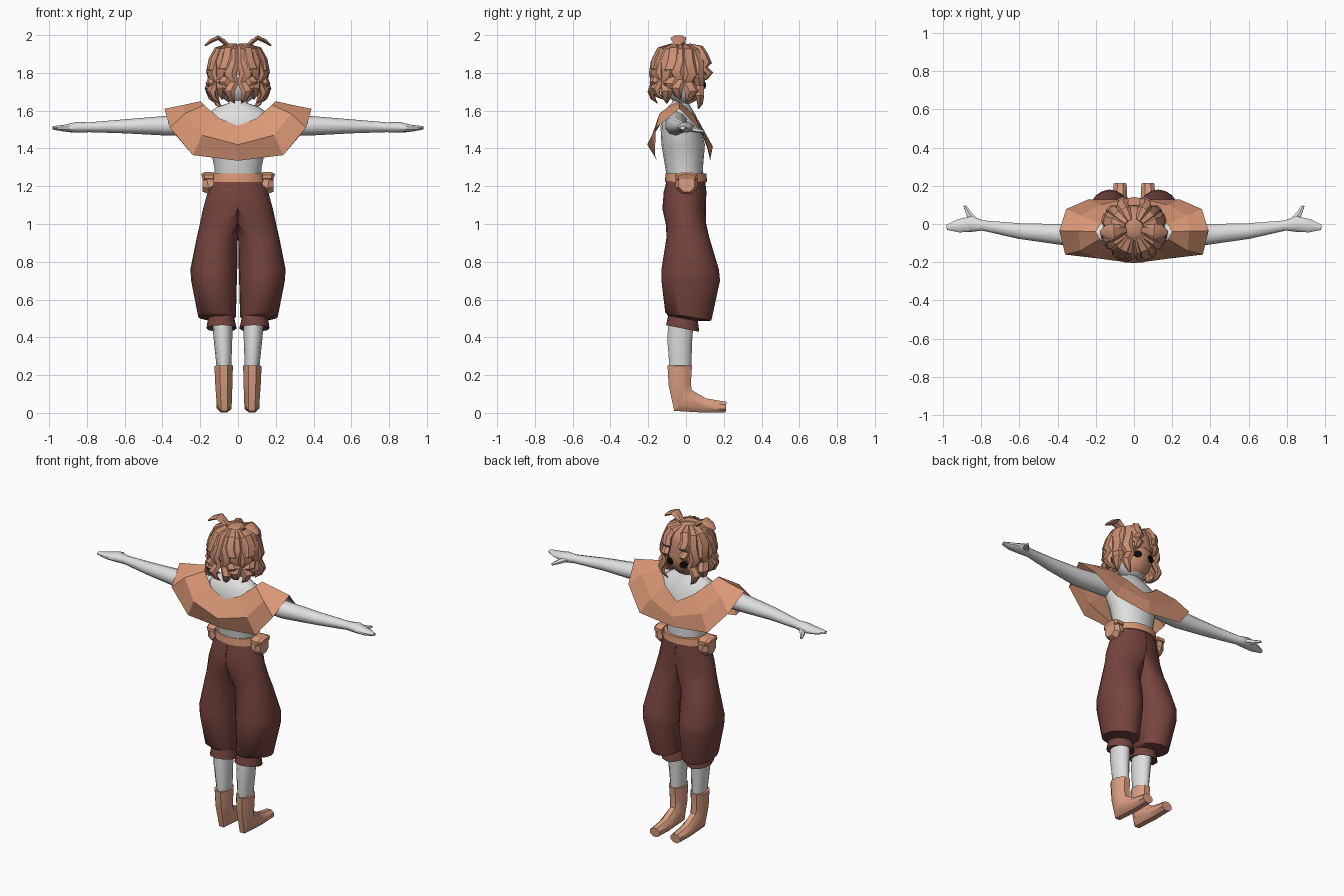
import bpy, bmesh, math
from mathutils import Vector, Matrix

if "Cube" in bpy.data.objects:
    bpy.data.objects.remove(bpy.data.objects["Cube"])


def material(name, rgb):
    m = bpy.data.materials.new(name)
    m.diffuse_color = (*rgb, 1)
    m.use_nodes = True
    m.node_tree.nodes["Principled BSDF"].inputs["Base Color"].default_value = m.diffuse_color
    return m


GREY = material("pale grey", (0.74, 0.74, 0.74))
CLOTH = material("apricot cloth", (0.70, 0.31, 0.18))
HAIR = material("copper hair", (0.58, 0.27, 0.17))
BOOT = material("tan leather", (0.70, 0.34, 0.22))
PANTS = material("maroon cloth", (0.18, 0.057, 0.047))
BLACK = material("black", (0.004, 0.004, 0.004))


def finish(name, bm, mats, mirror=False, smooth=None):
    bmesh.ops.recalc_face_normals(bm, faces=bm.faces)
    me = bpy.data.meshes.new(name)
    bm.to_mesh(me)
    bm.free()
    for m in mats if isinstance(mats, list) else [mats]:
        me.materials.append(m)
    ob = bpy.data.objects.new(name, me)
    bpy.context.collection.objects.link(ob)
    if smooth:
        bpy.ops.object.select_all(action='DESELECT')
        ob.select_set(True)
        bpy.context.view_layer.objects.active = ob
        bpy.ops.object.shade_smooth_by_angle(angle=math.radians(smooth))
    if mirror:
        ob.modifiers.new("mirror", 'MIRROR').use_axis[0] = True
    return ob


def loft(rings, cap=True, closed=True):
    """Skin a list of point rings."""
    bm = bmesh.new()
    vs = [[bm.verts.new(p) for p in r] for r in rings]
    n = len(vs[0])
    for a, b in zip(vs, vs[1:]):
        for i in range(n if closed else n - 1):
            j = (i + 1) % n
            bm.faces.new((a[i], a[j], b[j], b[i]))
    if cap:
        bm.faces.new(vs[0])
        bm.faces.new(vs[-1])
    return bm


def oval(z, cx, rx, cy, ry, n=16, tilt=0, clamp=-9):
    """Horizontal ring."""
    pts = []
    for i in range(n):
        a = 2 * math.pi * i / n
        y = ry * math.sin(a)
        pts.append((max(cx + rx * math.cos(a), clamp), cy + y, z - tilt * y))
    return pts


def tube(path, side, n=8, turn=0.5):
    """Path of (x, y, z, side radius, other radius)."""
    P = [Vector(p[:3]) for p in path]
    rings = []
    for i, p in enumerate(path):
        t = (P[min(i + 1, len(P) - 1)] - P[max(i - 1, 0)]).normalized()
        s = Vector(side)
        s = (s - t * s.dot(t)).normalized()
        u = t.cross(s)
        rings.append([P[i] + s * p[3] * math.cos(a) + u * p[4] * math.sin(a)
                      for a in [2 * math.pi * (k + turn) / n for k in range(n)]])
    return loft(rings)


# torso and neck
finish("torso", loft([oval(*r) for r in [
    (1.2, 0, .12, 0, .095), (1.3, 0, .125, -.01, .10), (1.42, 0, .15, -.015, .115),
    (1.52, 0, .19, -.03, .105), (1.58, 0, .17, -.035, .085), (1.62, 0, .11, -.035, .06),
    (1.64, 0, .05, -.03, .045), (1.70, 0, .042, -.02, .042)]]), GREY, smooth=50)

# arms, hands and thumbs
finish("arm", tube([
    (.14, -.05, 1.535, .06, .06), (.38, -.055, 1.52, .057, .052), (.6, -.037, 1.517, .043, .037),
    (.79, -.008, 1.512, .028, .026), (.85, 0, 1.512, .043, .029), (.92, -.01, 1.507, .036, .018),
    (.98, -.018, 1.509, .014, .009)], (0, 1, 0), 10), GREY, True, 50)
finish("thumb", tube([(.83, .01, 1.51, .022, .018), (.865, .055, 1.497, .016, .014),
                      (.885, .095, 1.49, .008, .007)], (1, 0, 0), 6), GREY, True, 50)

# baggy trousers: half ovals at the hips turning into separate legs
bm = loft([oval(z, cx, rx, cy, ry, 20, tilt, .001) for z, cx, rx, cy, ry, tilt in [
    (1.24, 0, .138, 0, .10, 0), (1.17, 0, .16, -.005, .113, 0), (1.08, .0, .185, -.01, .115, 0),
    (1.0, .06, .142, 0, .107, 0), (.93, .105, .113, .01, .113, 0), (.76, .128, .124, .022, .152, 0),
    (.70, .127, .121, .025, .155, 0), (.51, .111, .1, .012, .122, .18),
    (.50, .09, .066, -.015, .08, .18)]])
bmesh.ops.delete(bm, geom=[f for f in bm.faces if all(v.co.x < .0015 for v in f.verts)],
                 context='FACES')
finish("trousers", bm, PANTS, True, 55)
finish("trouser_cuff", loft([oval(.52, .09, .066, -.015, .075, 12, .18),
                             oval(.447, .087, .08, -.018, .088, 12, .2),
                             oval(.46, .083, .05, -.03, .065, 12, .1)]), PANTS, True, 40)

# lower legs and boots
finish("lower_leg", loft([oval(.54, .085, .055, -.02, .07, 10), oval(.4, .08, .05, -.033, .07, 10),
                          oval(.23, .074, .038, -.03, .06, 10)]), GREY, True, 50)
finish("boot", tube([
    (.076, -.033, .25, .053, .07), (.075, -.033, .15, .049, .064), (.073, -.016, .066, .043, .078),
    (.073, .1, .039, .043, .041), (.073, .212, .031, .037, .03)], (1, 0, 0), 8), BOOT, True, 40)

# belt and pouches
finish("belt", loft([oval(1.222, 0, .148, 0, .112), oval(1.267, 0, .14, 0, .108)]), CLOTH, smooth=30)
finish("pouch", tube([(.13, .003, 1.222, .058, .045), (.16, .003, 1.212, .062, .06),
                      (.187, .003, 1.212, .045, .045)], (0, 1, 0), 8), BOOT, True)
finish("pouch_flap", tube([(.13, .003, 1.25, .064, .026), (.178, .003, 1.25, .066, .026),
                           (.19, .003, 1.246, .05, .02)], (0, 1, 0), 8), CLOTH, True)

# cape: columns from the back centre over the shoulder to the front centre
cape = loft([
    [(0, -.14, 1.52), (0, -.205, 1.42), (0, -.152, 1.335)],
    [(.1, -.125, 1.56), (.19, -.18, 1.47), (.24, -.165, 1.365)],
    [(.18, -.08, 1.63), (.28, -.14, 1.585), (.36, -.16, 1.51)],
    [(.2, -.04, 1.65), (.29, -.037, 1.63), (.39, -.035, 1.61)],
    [(.175, .0, 1.62), (.28, .045, 1.57), (.355, .078, 1.50)],
    [(.1, .065, 1.55), (.18, .10, 1.46), (.24, .128, 1.365)],
    [(0, .095, 1.49), (0, .142, 1.41), (0, .128, 1.338)]], cap=False, closed=False)
finish("cape", cape, CLOTH, True)

# head with a coloured face, and eyes
bm = bmesh.new()
bmesh.ops.create_uvsphere(bm, u_segments=20, v_segments=12, radius=1,
                          matrix=Matrix.Translation((0, -.01, 1.765)) @ Matrix.Diagonal((.115, .11, .135, 1)))
for f in bm.faces:
    f.material_index = 1 if f.normal.y > .3 and f.normal.z > -.75 else 0
finish("head", bm, [GREY, HAIR], smooth=60)
bm = bmesh.new()
bmesh.ops.create_cone(bm, cap_ends=True, segments=10, radius1=1, radius2=1, depth=1,
                      matrix=Matrix.Translation((.05, .092, 1.735)) @ Matrix.Rotation(-.4, 4, 'Z')
                      @ Matrix.Rotation(math.pi / 2, 4, 'X') @ Matrix.Diagonal((.026, .021, .009, 1)))
finish("eye", bm, BLACK, True)

# hair cap
finish("hair_cap", loft([oval(1.79, 0, .14, -.03, .13), oval(1.86, 0, .132, -.025, .122),
                         oval(1.92, 0, .095, -.015, .095), oval(1.95, 0, .03, -.01, .04)]),
       HAIR, smooth=60)


def lock(name, deg, bottom, width, sway):
    """Wavy strand from the crown down to the given height."""
    a = math.radians(deg)
    out = Vector((math.cos(a), math.sin(a), 0))
    tan = Vector((-out.y, out.x, 0))
    waves = [(.35, 0, .5, 0), (.78, .1, .9, 0), (.95, .3, 1, .4), (1.04, .5, 1, -.6),
             (.96, .64, .85, .7), (1.12, .8, .85, -.7), (1.04, .92, .5, .2), (.86, 1, .1, 1)]
    path = []
    for r, t, w, s in waves:
        p = Vector((out.x * .142 * r, out.y * .145 * r - .028, 1.945 + (bottom - 1.945) * t))
        p += tan * sway * s
        path.append((*p, width * w, .024 * w))
    finish(name, tube(path, tan, 6, 0), HAIR, True, 35)


# wavy strands around the head, mirrored to the other side
for i, (deg, bottom, width) in enumerate([
        (-75, 1.64, .038), (-54, 1.66, .045), (-30, 1.64, .045), (-6, 1.66, .045),
        (18, 1.64, .045), (42, 1.61, .036), (-64, 1.70, .04), (-18, 1.69, .045),
        (64, 1.76, .034)]):
    lock(f"hair_strand_{i + 1}", deg, bottom, width, .014 if i % 2 else -.014)

# bent tufts on top
finish("hair_tuft", tube([(.04, -.03, 1.93, .022, .012), (.075, -.035, 1.965, .032, .014),
                          (.105, -.04, 1.986, .042, .013), (.145, -.04, 1.968, .036, .012),
                          (.175, -.045, 1.945, .012, .006)], (0, 1, 0), 6, 0), HAIR, True, 30)
